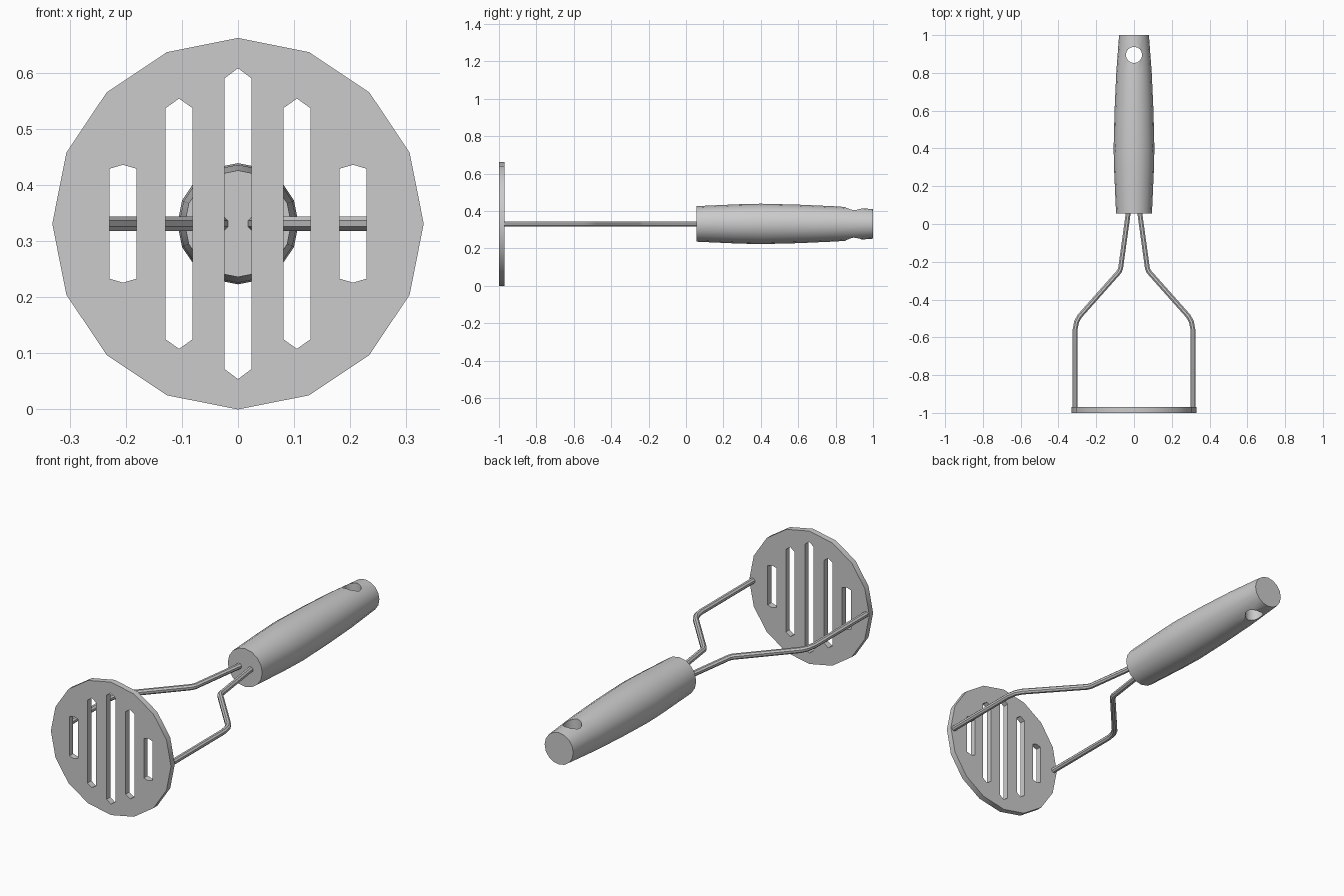
import bpy, bmesh
from math import cos, sin, pi
from mathutils import Vector

if "Cube" in bpy.data.objects:
    bpy.data.objects.remove(bpy.data.objects["Cube"])

AXIS_Z = 0.331  # height of the tool's long axis

steel = bpy.data.materials.new("satin_grey")
steel.use_nodes = True
GREY = (0.6, 0.6, 0.6, 1)
steel.diffuse_color = GREY
steel.node_tree.nodes["Principled BSDF"].inputs["Base Color"].default_value = GREY


def loft(name, rings):
    """Skin a list of equal-sized rings and cap both ends."""
    bm = bmesh.new()
    loops = [[bm.verts.new(p) for p in ring] for ring in rings]
    n = len(loops[0])
    for a, b in zip(loops, loops[1:]):
        for i in range(n):
            j = (i + 1) % n
            bm.faces.new((a[i], a[j], b[j], b[i]))
    bm.faces.new(loops[0])
    bm.faces.new(loops[-1])
    bmesh.ops.recalc_face_normals(bm, faces=bm.faces)
    mesh = bpy.data.meshes.new(name)
    bm.to_mesh(mesh)
    bm.free()
    obj = bpy.data.objects.new(name, mesh)
    bpy.context.collection.objects.link(obj)
    mesh.materials.append(steel)
    return obj


def select(obj):
    bpy.ops.object.select_all(action='DESELECT')
    obj.select_set(True)
    bpy.context.view_layer.objects.active = obj


def cut(obj, cutter):
    select(obj)
    mod = obj.modifiers.new("cut", 'BOOLEAN')
    mod.operation = 'DIFFERENCE'
    mod.solver = 'EXACT'
    mod.object = cutter
    bpy.ops.object.modifier_apply(modifier=mod.name)
    bpy.data.objects.remove(cutter)


def smooth(obj):
    select(obj)
    bpy.ops.object.shade_smooth_by_angle(angle=pi / 6)


def circle(y, r, n=16):
    return [(r * cos(2 * pi * i / n), y, AXIS_Z + r * sin(2 * pi * i / n)) for i in range(n)]


# Mashing disc with pointed slots
disc = loft("mashing_disc", [circle(-1, 0.331), circle(-0.97, 0.331)])
SLOTS = [(0, 0.277, 0.259), (0.105, 0.223, 0.206), (0.205, 0.105, 0.098)]
for x, tip, shoulder in SLOTS:
    for side in ((1, -1) if x else (1,)):
        w = 0.024
        outline = [(0, tip), (w, shoulder), (w, -shoulder),
                   (0, -tip), (-w, -shoulder), (-w, shoulder)]
        cut(disc, loft("slot_cutter", [[(side * x + u, y, AXIS_Z + v) for u, v in outline]
                                       for y in (-1.1, -0.9)]))
smooth(disc)

# Swollen grip with a hanging hole
PROFILE = [(0.055, 0.095), (0.28, 0.105), (0.4, 0.108), (0.6, 0.103), (0.8, 0.094), (1, 0.079)]
handle = loft("handle", [circle(y, r) for y, r in PROFILE])
hole = [[(0.043 * cos(pi * i / 8), 0.895 + 0.043 * sin(pi * i / 8), z) for i in range(16)]
        for z in (0.1, 0.6)]
cut(handle, loft("hole_cutter", hole))
smooth(handle)

# Bent wire arms, octagonal in section with mitred bends
PATH = [(0.024, 0.1), (0.031, 0.055), (0.071, -0.235), (0.079, -0.253),
        (0.288, -0.488), (0.304, -0.518), (0.312, -0.56), (0.312, -0.975)]
WIRE = 0.014
for side, label in ((1, "left"), (-1, "right")):
    pts = [Vector((side * x, y, AXIS_Z)) for x, y in PATH]
    rings = []
    for i, p in enumerate(pts):
        before = (p - pts[i - 1]).normalized() if i else (pts[1] - p).normalized()
        after = (pts[i + 1] - p).normalized() if i < len(pts) - 1 else before
        along = (before + after).normalized()
        across = Vector((-along.y, along.x, 0)) / along.dot(before)
        ring = []
        for k in range(8):
            a = pi / 8 + k * pi / 4
            ring.append(p + WIRE * (across * cos(a) + Vector((0, 0, sin(a)))))
        rings.append(ring)
    smooth(loft(label + "_wire_arm", rings))
